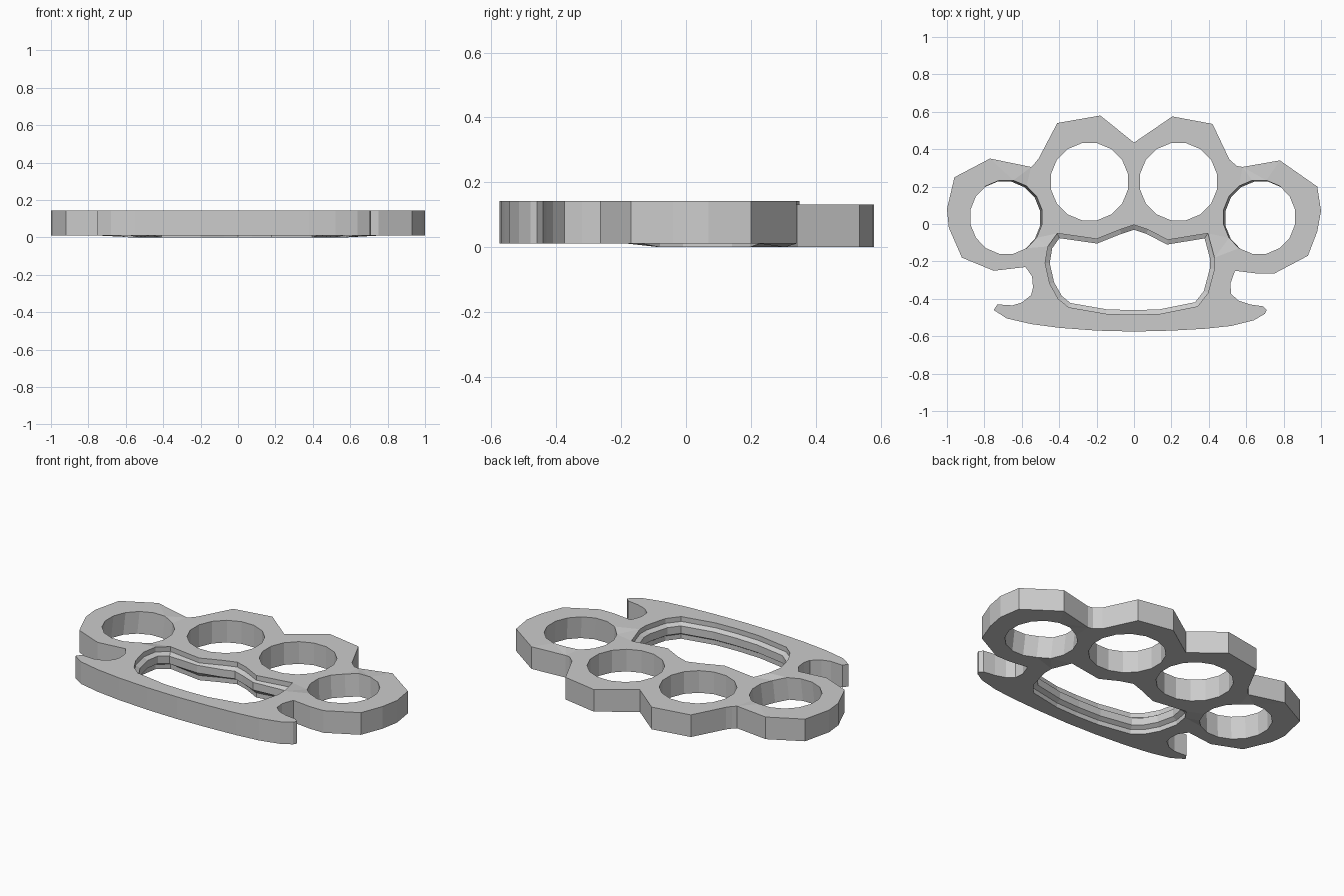
import bpy, bmesh, math
from mathutils import Vector

if "Cube" in bpy.data.objects:
    bpy.data.objects.remove(bpy.data.objects["Cube"])

BOTTOM, TOP = 0.012, 0.144

# Outer silhouette, counter-clockwise from the middle notch
OUTLINE = [
    (0, .435), (-.18, .58), (-.41, .54), (-.51, .35), (-.53, .325), (-.55, .305),
    (-.77, .35), (-.96, .25), (-1, .08), (-.99, -.02), (-.92, -.18), (-.75, -.25),
    (-.58, -.23), (-.545, -.28), (-.54, -.34), (-.55, -.38), (-.60, -.42),
    (-.65, -.435), (-.73, -.43), (-.75, -.46), (-.68, -.505), (-.55, -.535),
    (-.4, -.555), (-.2, -.57), (0, -.575), (.2, -.57), (.38, -.56), (.52, -.545),
    (.64, -.515), (.70, -.48), (.71, -.46), (.69, -.44), (.62, -.43), (.56, -.41),
    (.52, -.375), (.515, -.32), (.54, -.25), (.66, -.265), (.75, -.265),
    (.93, -.17), (.98, -.04), (1, .07), (.98, .2), (.78, .34), (.58, .305),
    (.55, .31), (.51, .345), (.42, .535), (.205, .575)]

# Lower opening, counter-clockwise
PALM = [
    (0, -.005), (-.075, -.03), (-.2, -.08), (-.41, -.05), (-.46, -.12),
    (-.475, -.21), (-.45, -.32), (-.405, -.4), (-.35, -.445), (-.15, -.48),
    (0, -.485), (.14, -.48), (.34, -.44), (.395, -.37), (.43, -.24),
    (.43, -.18), (.395, -.05), (.18, -.085), (.075, -.03)]


def inset(points, dist):
    """Offset a counter-clockwise loop inward."""
    out = []
    for i, p in enumerate(points):
        p = Vector(p)
        a = (p - Vector(points[i - 1])).normalized()
        b = (Vector(points[(i + 1) % len(points)]) - p).normalized()
        n = Vector((-a.y - b.y, a.x + b.x)).normalized()
        out.append(p + n * dist / max(0.5, n.dot(Vector((-a.y, a.x)))))
    return out


def ellipse(cx, cy, rx, ry, n=16):
    return [(cx + rx * math.cos(2 * math.pi * (i + .5) / n),
             cy + ry * math.sin(2 * math.pi * (i + .5) / n)) for i in range(n)]


bm = bmesh.new()
caps = ([], [])


def wall(levels):
    """Stack loops (points, z), join with quads and store the rim edges."""
    rings = [[bm.verts.new((p[0], p[1], z)) for p in pts] for pts, z in levels]
    n = len(rings[0])
    for lo, hi in zip(rings, rings[1:]):
        for i in range(n):
            j = (i + 1) % n
            bm.faces.new((lo[i], lo[j], hi[j], hi[i]))
    for ring, store in ((rings[0], caps[0]), (rings[-1], caps[1])):
        store += [bm.edges.get((ring[i], ring[(i + 1) % n])) for i in range(n)]


# Outer wall
wall([(OUTLINE, BOTTOM), (OUTLINE, TOP)])

# Lower opening with a raised rib around its inside
rib = inset(PALM, .024)
wall([(PALM, BOTTOM), (PALM, .04), (rib, .055), (rib, .10), (PALM, .115), (PALM, TOP)])

# Two middle round holes and two slightly slanted end holes
for s in (-1, 1):
    mid = ellipse(s * .238, .226, .21, .21)
    wall([(mid, BOTTOM), (mid, TOP)])
    cx = -.688 if s < 0 else .675
    wall([(ellipse(cx + s * .005, .03, .195, .2), BOTTOM),
          (ellipse(cx - s * .005, .037, .195, .2), TOP)])

# Flat top and bottom faces
for edges, nz in zip(caps, (-1, 1)):
    bmesh.ops.triangle_fill(bm, edges=edges, use_beauty=True, normal=(0, 0, nz))

# The middle of the plate sits slightly lower
for v in bm.verts:
    if abs(v.co.x) < .6 and v.co.y > -.1:
        v.co.z -= .011
low = min(v.co.z for v in bm.verts)
for v in bm.verts:
    v.co.z -= low

bmesh.ops.recalc_face_normals(bm, faces=bm.faces)
mesh = bpy.data.meshes.new("four_hole_plate")
bm.to_mesh(mesh)
bm.free()
plate = bpy.data.objects.new("four_hole_plate", mesh)
bpy.context.collection.objects.link(plate)
